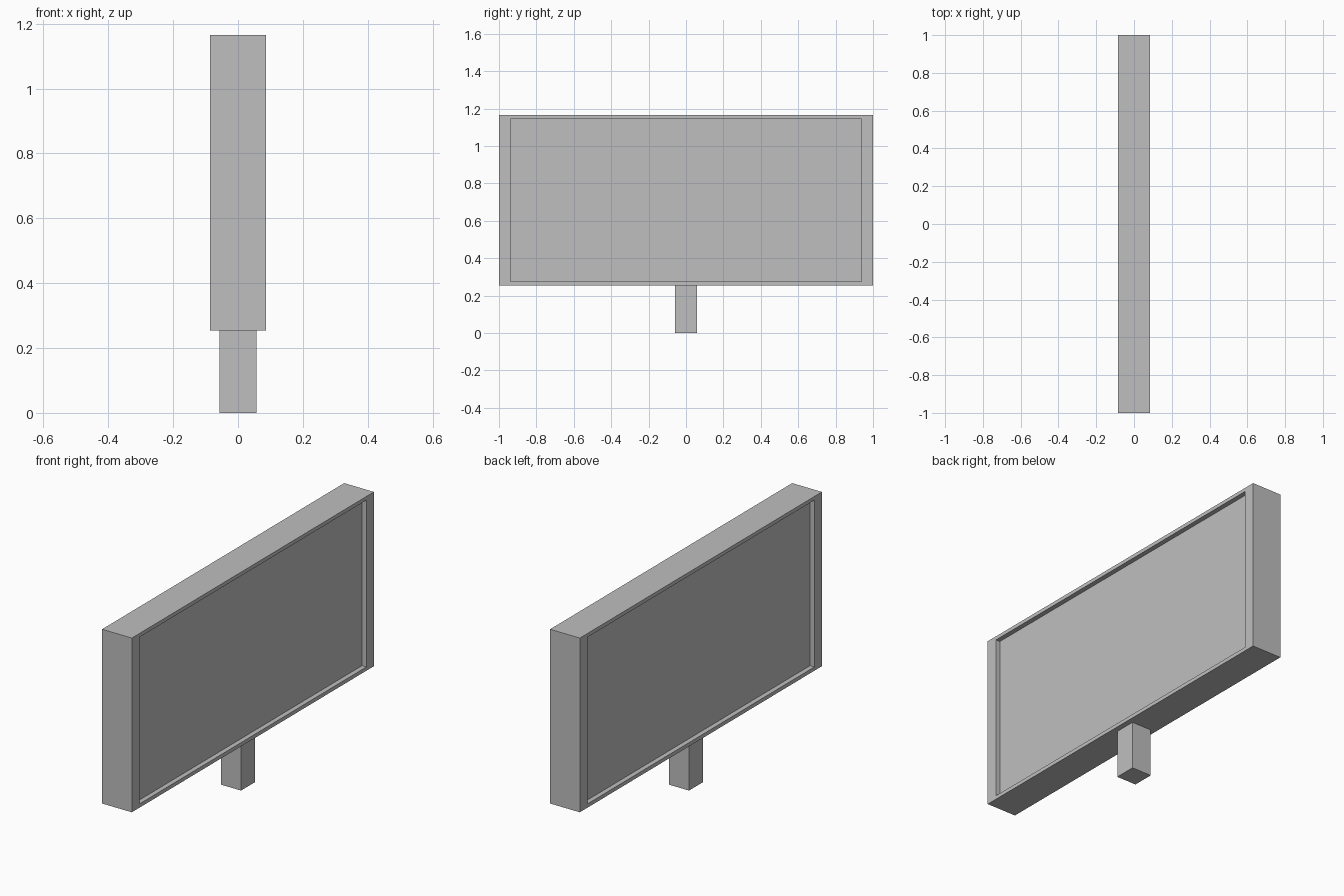
import bpy, bmesh
from mathutils import Vector

cube = bpy.data.objects.get("Cube")
if cube:
    bpy.data.objects.remove(cube, do_unlink=True)

# Single grey material
COLOR = (0.52, 0.52, 0.52, 1.0)
grey = bpy.data.materials.new("light_grey")
grey.use_nodes = True
grey.diffuse_color = COLOR
grey.node_tree.nodes["Principled BSDF"].inputs["Base Color"].default_value = COLOR


def box(bm, size, z_bottom):
    """Add a box centred on x and y, resting at z_bottom."""
    verts = bmesh.ops.create_cube(bm, size=1)["verts"]
    bmesh.ops.scale(bm, vec=size, verts=verts)
    bmesh.ops.translate(bm, vec=(0, 0, z_bottom + size[2] / 2), verts=verts)


def finish(bm, name):
    mesh = bpy.data.meshes.new(name)
    bm.to_mesh(mesh)
    bm.free()
    mesh.materials.append(grey)
    obj = bpy.data.objects.new(name, mesh)
    bpy.context.collection.objects.link(obj)
    return obj


BOTTOM, TOP, DEPTH = 0.254, 1.165, 0.172
PANEL_HALF_Y, PANEL_BORDER_Z, RECESS = 0.938, 0.028, 0.025

# Sign board: a slab with a recessed panel on each broad side
bm = bmesh.new()
box(bm, (DEPTH, 2.0, TOP - BOTTOM), BOTTOM)
bm.normal_update()
for face in [f for f in bm.faces if abs(f.normal.x) > 0.9]:
    inward = -face.normal.copy()
    bmesh.ops.inset_individual(bm, faces=[face], thickness=PANEL_BORDER_Z)
    # Widen the side borders
    for v in face.verts:
        v.co.y = PANEL_HALF_Y if v.co.y > 0 else -PANEL_HALF_Y
    panel = bmesh.ops.extrude_discrete_faces(bm, faces=[face])["faces"][0]
    bmesh.ops.translate(bm, vec=Vector(inward) * RECESS, verts=panel.verts)
bmesh.ops.recalc_face_normals(bm, faces=bm.faces)
finish(bm, "sign_board")

# Short post under the board
bm = bmesh.new()
box(bm, (0.115, 0.115, BOTTOM), 0)
finish(bm, "post")
